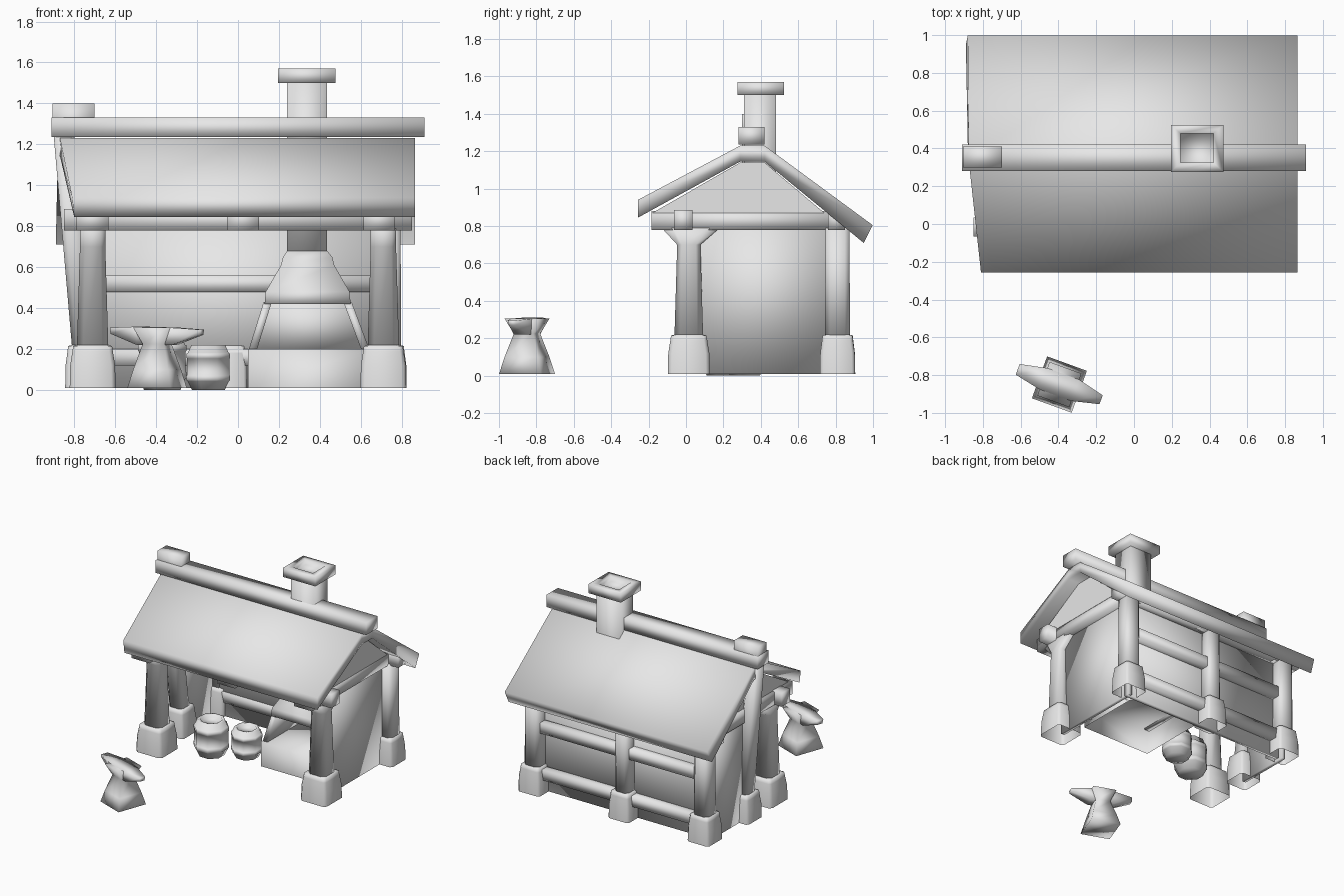
import bpy, bmesh
from math import sin, cos, pi, radians
from mathutils import Matrix, Vector

if "Cube" in bpy.data.objects:
    bpy.data.objects.remove(bpy.data.objects["Cube"])

grey = bpy.data.materials.new("plain_grey")
grey.use_nodes = True
grey.diffuse_color = (0.8, 0.8, 0.8, 1)
grey.node_tree.nodes["Principled BSDF"].inputs["Base Color"].default_value = (0.8, 0.8, 0.8, 1)


def loft(name, rings, smooth=True, open_start=False):
    """Skin a list of equal-length point rings and cap the ends."""
    bm = bmesh.new()
    loops = [[bm.verts.new(p) for p in ring] for ring in rings]
    n = len(loops[0])
    for a, b in zip(loops, loops[1:]):
        for i in range(n):
            j = (i + 1) % n
            bm.faces.new((a[i], a[j], b[j], b[i]))
    if not open_start:
        bm.faces.new(loops[0])
    bm.faces.new(loops[-1])
    bmesh.ops.recalc_face_normals(bm, faces=bm.faces)
    mesh = bpy.data.meshes.new(name)
    bm.to_mesh(mesh)
    bm.free()
    mesh.materials.append(grey)
    for poly in mesh.polygons:
        poly.use_smooth = smooth
    ob = bpy.data.objects.new(name, mesh)
    bpy.context.scene.collection.objects.link(ob)


def rect(x0, x1, y0, y1, z):
    return [(x0, y0, z), (x1, y0, z), (x1, y1, z), (x0, y1, z)]


def box(name, x0, x1, y0, y1, z0, z1, open_start=False):
    loft(name, [rect(x0, x1, y0, y1, z0), rect(x0, x1, y0, y1, z1)], open_start=open_start)


def chamfered(cx, cy, hx, hy, z, cut):
    """Square ring with its corners cut off."""
    a, b = hx * cut, hy * cut
    return [(cx + x, cy + y, z) for x, y in
            ((-a, -hy), (a, -hy), (hx, -b), (hx, b), (a, hy), (-a, hy), (-hx, b), (-hx, -b))]


def post(name, x, y, foot_half, low, high, top=0.79, lean=0.0, flare=False):
    """Tapered post in a heavy hollow foot, with an optional flared head."""
    foot = [(1, 0.01), (0.98, 0.12), (0.88, 0.19), (0.85, 0.215), (0.65, 0.22)]
    loft(name + "_foot", [chamfered(x, y, foot_half * s, foot_half * s, z, 0.82) for s, z in foot],
         open_start=True)
    neck = 0.7 if flare else top
    rings = [chamfered(x, y, low, low, 0.2, 0.6), chamfered(x + lean, y, high, high, neck, 0.6)]
    if flare:
        rings.append(chamfered(x, y + 0.01, high, 0.155, top, 0.6))
    loft(name, rings)


# Posts
for side, s in (("left", 1), ("right", -1)):
    post("front_post_" + side, 0.71 * s, 0.015, 0.112, 0.077, 0.062, flare=True)
    post("back_post_" + side, 0.73 * s, 0.81, 0.094, 0.067, 0.064)
post("back_post_middle", -0.045, 0.815, 0.09, 0.06, 0.056)
post("side_post", -0.75, 0.35, 0.094, 0.06, 0.05, top=1.24, lean=-0.1)

# Beams under the roof
for name, x in (("left", 0.69), ("middle", 0.025), ("right", -0.71)):
    box("cross_beam_" + name, x - 0.078, x + 0.078, -0.185, 0.84, 0.78, 0.88)
box("front_beam", -0.85, 0.85, -0.065, 0.035, 0.78, 0.885)
box("back_beam", -0.86, 0.85, 0.76, 0.85, 0.78, 0.88)

# Walls and back rails
box("back_wall", -0.72, 0.72, 0.75, 0.785, 0.01, 0.85)
box("left_wall", 0.69, 0.72, 0.03, 0.8, 0.01, 0.85)
box("right_wall", -0.77, -0.74, 0.35, 0.8, 0.01, 0.85)
box("upper_rail", -0.72, 0.72, 0.735, 0.85, 0.48, 0.56)
box("lower_rail", -0.72, 0.72, 0.735, 0.85, 0.12, 0.2)

# Gables
for side, x in (("left", 0.75), ("right", -0.75)):
    tri = [(-0.18, 0.87), (0.29, 1.14), (0.42, 1.14), (0.74, 0.87)]
    loft("gable_" + side, [[(x + d, y, z) for y, z in tri] for d in (-0.02, 0.02)], False)

# Roof: one bent slab, with a skewed right-hand edge
section = [(-0.257, 0.845, -0.8), (-0.257, 0.94, -0.81), (0.29, 1.23, -0.87), (0.42, 1.23, -0.875),
           (0.998, 0.805, -0.88), (0.95, 0.71, -0.89), (0.42, 1.145, -0.88), (0.29, 1.145, -0.87)]
loft("roof", [[(x, y, z) for y, z, x in section], [(0.865, y, z) for y, z, x in section]])
box("ridge_beam", -0.91, 0.91, 0.28, 0.42, 1.235, 1.33)
box("ridge_cap", -0.905, -0.7, 0.3, 0.41, 1.25, 1.4)

# Hearth with slanted cheeks, hood and chimney
box("hearth", 0.05, 0.65, 0.21, 0.77, 0.01, 0.2, open_start=True)
for side, x0, x1 in (("right", 0.05, 0.125), ("left", 0.605, 0.515)):
    loft("hearth_cheek_" + side, [rect(x0, x0 + 0.04, 0.23, 0.77, 0.19),
                                  rect(x1, x1 + 0.04, 0.24, 0.66, 0.43)])
loft("hearth_back", [rect(0.06, 0.63, 0.66, 0.77, 0.19), rect(0.13, 0.55, 0.58, 0.66, 0.43)])
loft("hood", [rect(0.13, 0.55, 0.22, 0.66, 0.42), rect(0.135, 0.545, 0.225, 0.65, 0.48),
              rect(0.21, 0.47, 0.29, 0.52, 0.61), rect(0.22, 0.46, 0.295, 0.505, 0.65),
              rect(0.24, 0.435, 0.31, 0.48, 0.68)])
box("chimney", 0.24, 0.435, 0.31, 0.48, 0.67, 1.51)
loft("chimney_cap", [rect(0.195, 0.475, 0.275, 0.525, 1.5), rect(0.195, 0.475, 0.275, 0.525, 1.57),
                     rect(0.245, 0.42, 0.325, 0.48, 1.57), rect(0.245, 0.42, 0.325, 0.48, 1.53)])


# Barrels
def octagon(cx, cy, r, z):
    return [(cx + r * cos(pi * (i + 0.5) / 4), cy + r * sin(pi * (i + 0.5) / 4), z) for i in range(8)]


def barrel(name, x, y, r, h):
    body = [(0.75, 0), (0.95, 0.2), (1, 0.22), (1, 0.32), (0.97, 0.33), (0.97, 0.7), (1, 0.71),
            (1, 0.81), (0.94, 0.82), (0.78, 1), (0.62, 1), (0.6, 0.92)]
    loft(name, [octagon(x, y, r * a, h * b) for a, b in body])


barrel("small_barrel", -0.145, 0.315, 0.115, 0.22)
barrel("large_barrel", -0.37, 0.2, 0.128, 0.27)

# Anvil: waisted stand and a double-horned top, turned as one
turn = Matrix.Translation((-0.395, -0.85, 0)) @ Matrix.Rotation(radians(-20), 4, 'Z')
stand = [(0.112, 0.118, 0.01), (0.09, 0.095, 0.1), (0.055, 0.055, 0.225), (0.09, 0.095, 0.305)]
parts = [("anvil_stand", [rect(-a, a, -b, b, z) for a, b, z in stand])]
horn = [(-0.235, 0.03, 0.275, 0.305), (-0.09, 0.06, 0.22, 0.31),
        (0.09, 0.06, 0.22, 0.305), (0.235, 0.025, 0.27, 0.295)]
parts.append(("anvil_top", [[(x, -w, z1), (x, w, z1), (x, w * 0.7, z0), (x, -w * 0.7, z0)]
                            for x, w, z0, z1 in horn]))
for name, rings in parts:
    loft(name, [[turn @ Vector(p) for p in ring] for ring in rings])
